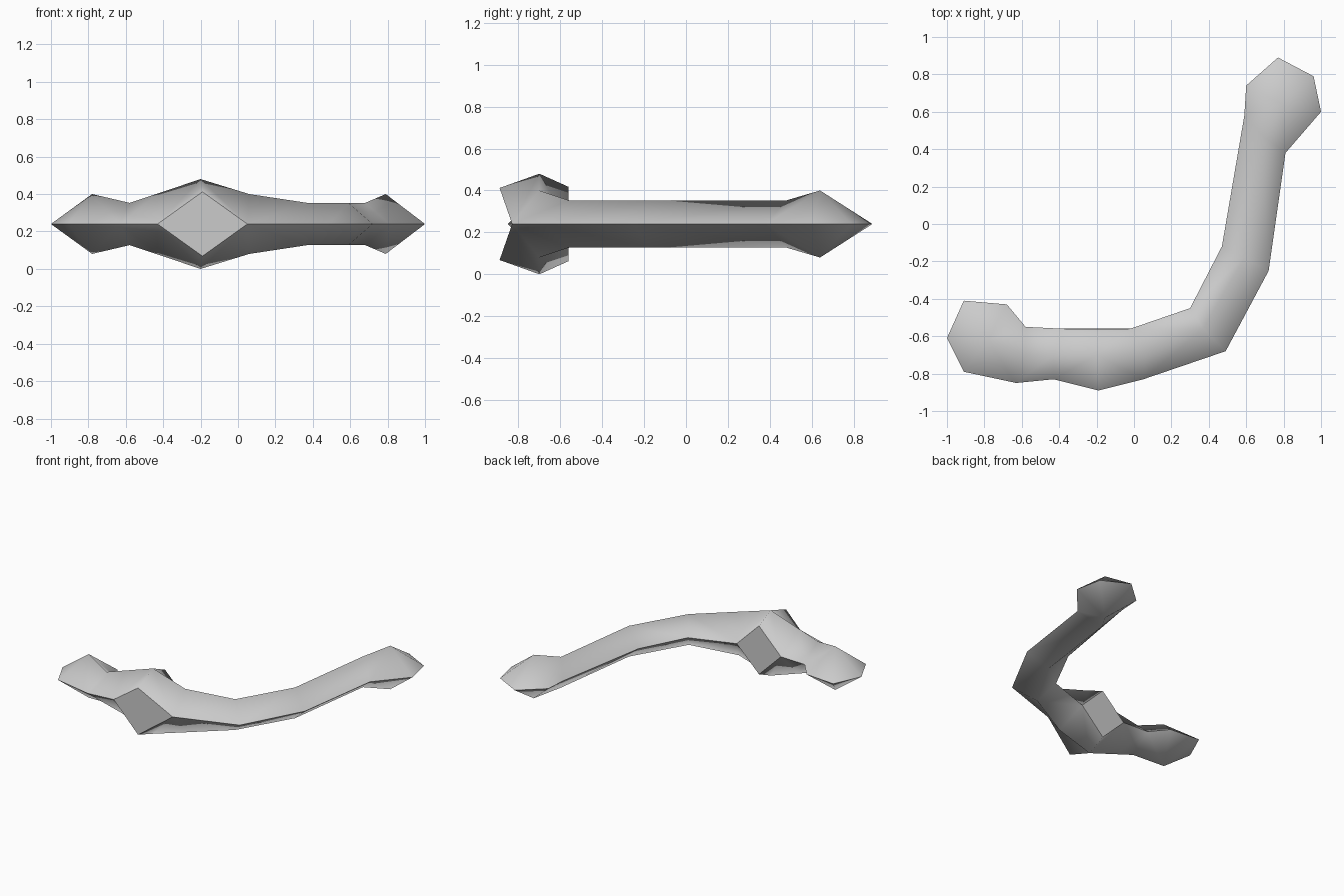
import bpy, bmesh

if "Cube" in bpy.data.objects:
    bpy.data.objects.remove(bpy.data.objects["Cube"], do_unlink=True)

MID = 0.24  # height of the seam between upper and lower halves

grey = bpy.data.materials.new("plain grey")
grey.use_nodes = True
colour = (0.6, 0.6, 0.6, 1)
grey.diffuse_color = colour
grey.node_tree.nodes["Principled BSDF"].inputs["Base Color"].default_value = colour

bm = bmesh.new()


def vert(x, y, h=0):
    return bm.verts.new((x, y, MID + h))


def pair(x, y, h):
    """Matching vertices above and below the seam."""
    return vert(x, y, h), vert(x, y, -h)


def ring(outer, inner, ridge):
    return vert(*outer), vert(*inner), pair(*ridge)


# Diamond cross-sections along the bent limb: outer, inner, ridge
rings = [
    ring((-.63, -.85), (-.58, -.55), (-.58, -.70, .113)),
    ring((-.43, -.83), (-.38, -.56), (-.43, -.70, .163)),
    ring((.05, -.83), (-.02, -.56), (.06, -.70, .16)),
    ring((.49, -.68), (.30, -.45), (.37, -.56, .113)),
    ring((.72, -.25), (.47, -.12), (.59, -.18, .113)),
    ring((.81, .38), (.59, .58), (.68, .48, .113)),
]
front = pair(-.19, -.89, .172)
crest = pair(-.20, -.70, .24)
back = pair(-.20, -.562, .178)

# Limb walls, with a raised collar between the second and third rings
for i, (a, b) in enumerate(zip(rings, rings[1:])):
    for s in (0, 1):
        if i == 1:
            for r in (a, b):
                bm.faces.new((r[0], front[s], crest[s], r[2][s]))
                bm.faces.new((r[1], back[s], crest[s], r[2][s]))
        else:
            for side in (0, 1):
                bm.faces.new((a[side], b[side], b[2][s], a[2][s]))

# Flat diamonds at the front and back of the collar
caps = [bm.faces.new((rings[1][k], p[0], rings[2][k], p[1]))
        for k, p in ((0, front), (1, back))]


# Knobs at both ends: fans around a raised point
def knob(neck, apex, rim):
    loop = [neck[0]] + [vert(*p) for p in rim] + [neck[1]]
    tips = pair(*apex)
    for s in (0, 1):
        edge = loop + [neck[2][s]]
        for p, q in zip(edge, edge[1:] + edge[:1]):
            bm.faces.new((p, q, tips[s]))


knob(rings[0], (-.78, -.62, .16),
     [(-.91, -.79), (-1, -.61), (-.91, -.41), (-.68, -.43)])
knob(rings[-1], (.79, .64, .16),
     [(1, .60), (.96, .79), (.77, .89), (.60, .74)])

# Smooth shading, with hard edges on the seam and around the diamonds
bmesh.ops.recalc_face_normals(bm, faces=bm.faces)
for f in bm.faces:
    f.smooth = True
for e in bm.edges:
    if all(abs(v.co.z - MID) < 1e-4 for v in e.verts):
        e.smooth = False
for f in caps:
    for e in f.edges:
        e.smooth = False

mesh = bpy.data.meshes.new("bent_limb")
bm.to_mesh(mesh)
bm.free()
mesh.materials.append(grey)
limb = bpy.data.objects.new("bent_limb", mesh)
bpy.context.collection.objects.link(limb)
